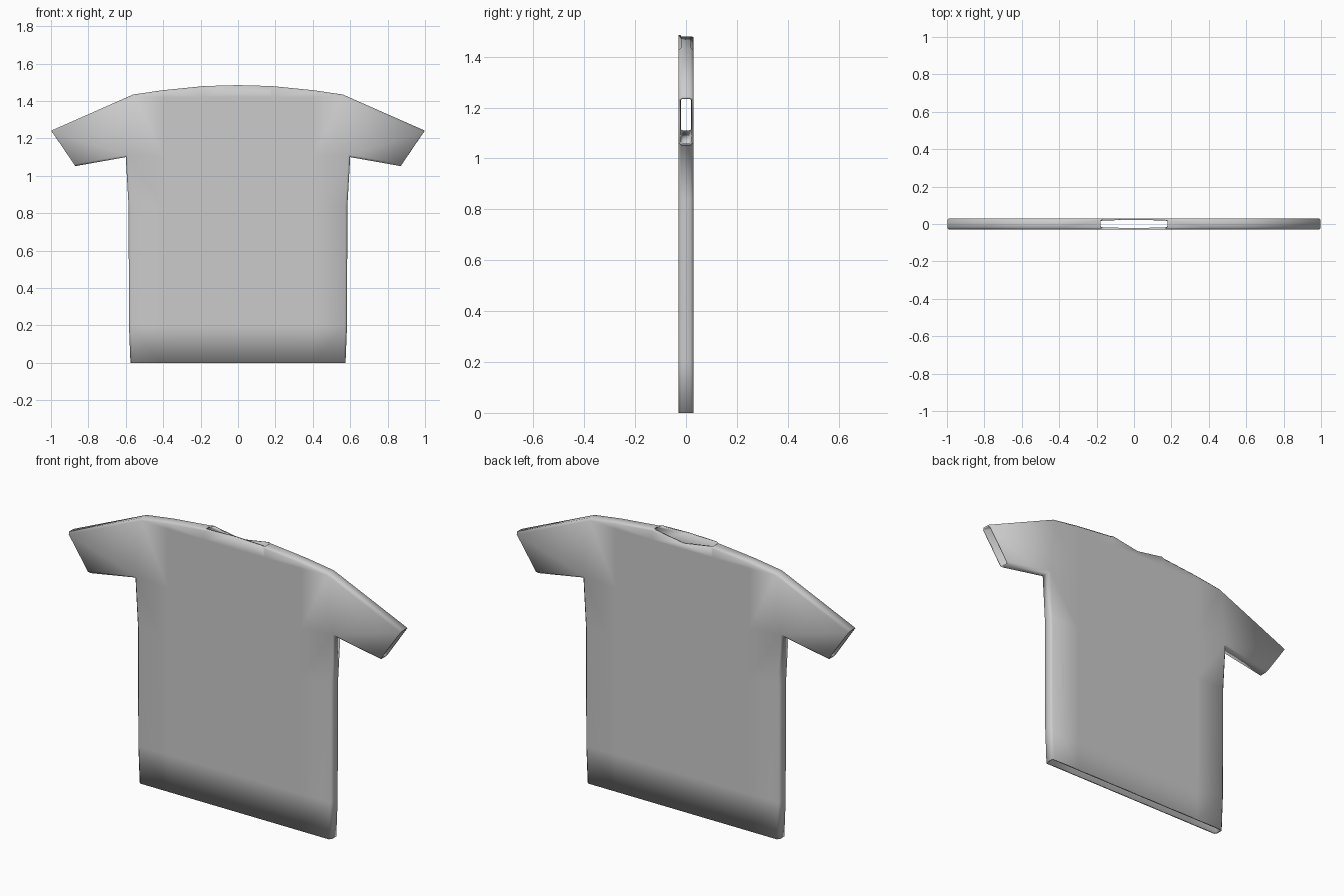
import bpy, bmesh

if "Cube" in bpy.data.objects:
    bpy.data.objects.remove(bpy.data.objects["Cube"])

HALF = 0.03    # half depth of the garment
# Half-panel layout (x, z), mirrored later
rows = [
    [(0, 0), (0.18, 0), (0.40, 0), (0.575, 0)],
    [(0, 0.2), (0.18, 0.2), (0.40, 0.2), (0.583, 0.2)],
    [(0, 0.84), (0.18, 0.84), (0.40, 0.84), (0.585, 0.84)],
    [(0, 1.10), (0.18, 1.10), (0.40, 1.10), (0.60, 1.10)],
    [(0, 1.42), (0.18, 1.42), (0.40, 1.42), (0.56, 1.435)],
    [(0, 1.485), (0.18, 1.48), (0.40, 1.458)],
]
cuff = [(0.87, 1.052), (0.998, 1.242)]

bm = bmesh.new()


def panel(y, neck_drop):
    """One flat cloth panel; returns its closed seam chains."""
    g = [[bm.verts.new((x, y, z)) for x, z in r] for r in rows]
    low, high = [bm.verts.new((x, y, z)) for x, z in cuff]
    g[5][0].co.z -= neck_drop
    for j in range(5):
        for i in range(3 if j < 4 else 2):
            bm.faces.new((g[j][i], g[j][i + 1], g[j + 1][i + 1], g[j + 1][i]))
    bm.faces.new((g[4][2], g[4][3], g[5][2]))             # shoulder corner
    bm.faces.new((g[3][3], low, high, g[4][3]))           # sleeve
    side = [g[j][3] for j in range(4)] + [low]
    top = [high, g[4][3], g[5][2], g[5][1]]
    return side, top


front = panel(-HALF, 0.0)
back = panel(HALF, 0.035)

# Side walls joining the panels; hem, cuffs and neck stay open
seams = []
for a, b in zip(front, back):
    for i in range(len(a) - 1):
        bm.faces.new((a[i], a[i + 1], b[i + 1], b[i]))
        seams += [bm.edges.get((c[i], c[i + 1])) for c in (a, b)]
bmesh.ops.recalc_face_normals(bm, faces=bm.faces[:])
bmesh.ops.bevel(bm, geom=seams, offset=0.011, segments=1, affect='EDGES')
for f in bm.faces:
    f.smooth = True

mesh = bpy.data.meshes.new("shirt")
bm.to_mesh(mesh)
bm.free()
shirt = bpy.data.objects.new("shirt", mesh)
bpy.context.collection.objects.link(shirt)

# Mirror the half and give the cloth thickness
mirror = shirt.modifiers.new("mirror", 'MIRROR')
mirror.use_clip = True
solid = shirt.modifiers.new("cloth", 'SOLIDIFY')
solid.thickness = 0.009
solid.offset = -1
solid.use_even_offset = True
